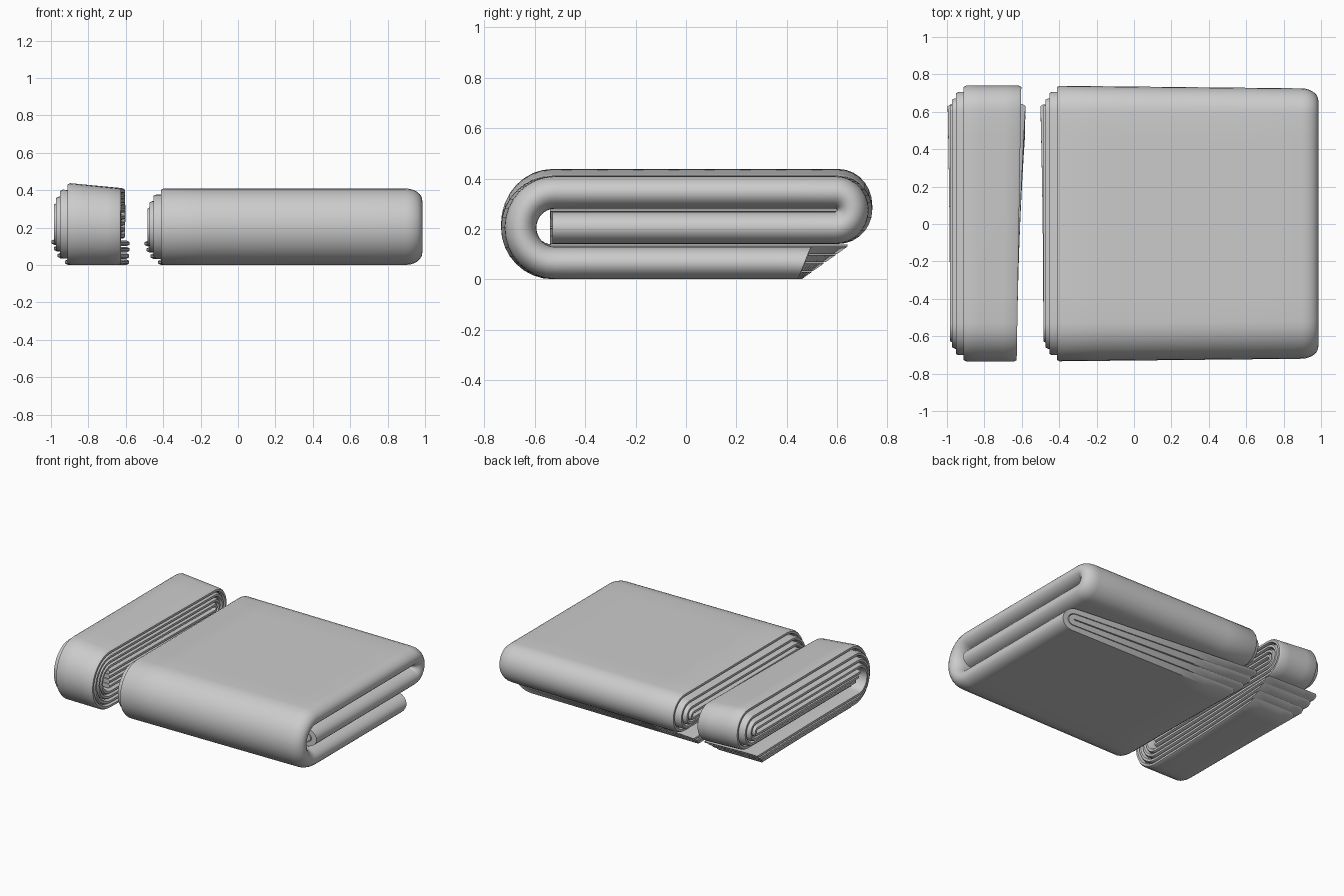
import bpy, bmesh, math

cube = bpy.data.objects.get("Cube")
if cube:
    bpy.data.objects.remove(cube)

mat = bpy.data.materials.new("grey_cloth")
mat.use_nodes = True
grey = (0.6, 0.6, 0.6, 1)
mat.diffuse_color = grey
mat.node_tree.nodes["Principled BSDF"].inputs["Base Color"].default_value = grey

HALF = 0.0145                         # half thickness of one sheet
OFFSETS = [0.05, 0.0172, -0.0172, -0.05]   # outermost sheet first
STAGGER = [0.0, -0.04, -0.06, -0.072]      # inner sheets stick out further
TAIL_END = 0.55


def rolled_path():
    """Rolled side profile: (y, z, normal y, normal z, tail weight)."""
    pts = []

    def line(y0, y1, z, nz, tail=False, n=9):
        for i in range(n):
            t = i / (n - 1)
            pts.append((y0 + (y1 - y0) * t, z, 0, nz, t * t if tail else 0))

    def arc(cy, cz, r, a0, n):
        for i in range(1, n):
            a = math.radians(a0 + 180 * i / n)
            c, s = math.cos(a), math.sin(a)
            pts.append((cy + r * c, cz + r * s, c, s, 0))

    line(-0.54, 0.605, 0.205, -1)             # middle layer
    arc(0.605, 0.275, 0.07, -90, 14)          # back roll
    line(0.605, -0.53, 0.345, 1)              # top layer
    arc(-0.53, 0.205, 0.14, 90, 16)           # front roll
    line(-0.53, TAIL_END, 0.065, -1, True)    # bottom flap
    return pts


PATH = rolled_path()


def sweep(name, outer, inner, warp):
    """Sweep a strip section of (x, offset) pairs along the rolled path."""
    bm = bmesh.new()
    section = outer + inner[::-1]
    n, m = len(section), len(outer)
    rings = []
    for y, z, ny, nz, w in PATH:
        rings.append([bm.verts.new(warp(x, y + ny * d, z + nz * d, d, w))
                      for x, d in section])
    for a, b in zip(rings, rings[1:]):
        for i in range(n):
            j = (i + 1) % n
            bm.faces.new((a[i], a[j], b[j], b[i]))
    for ring in (rings[0], rings[-1]):
        for i in range(m - 1):
            bm.faces.new((ring[i], ring[i + 1], ring[n - 2 - i], ring[n - 1 - i]))
    bmesh.ops.recalc_face_normals(bm, faces=bm.faces)
    mesh = bpy.data.meshes.new(name)
    bm.to_mesh(mesh)
    bm.free()
    mesh.materials.append(mat)
    obj = bpy.data.objects.new(name, mesh)
    bpy.context.collection.objects.link(obj)
    bpy.ops.object.select_all(action='DESELECT')
    obj.select_set(True)
    bpy.context.view_layer.objects.active = obj
    bpy.ops.object.shade_smooth_by_angle(angle=math.radians(40))


def straight(x0, x1, d, steps=6):
    """Points along a sheet surface."""
    return [(x0 + (x1 - x0) * i / steps, d) for i in range(steps + 1)]


# Large towel: two nested sheets, each folded shut at its left end
def warp_large(x, y, z, d, w):
    u = min(max((x + 0.45) / 1.4, 0), 1)
    y += w * (-0.07 * u - (1.4 - u) * d)
    x -= 0.015 * w * (1 - u)
    return (x, y * (1 - 0.02 * u), z)


def folded_section(x_top, x_low, D):
    sides = []
    for s in (1, -1):
        r = D + s * HALF
        edge = D + s * HALF * 0.5
        pts = [(x_top, edge)] + straight(x_top + 0.015, 0.895, r)
        for i in range(1, 12):
            a = math.pi * i / 12
            pts.append((0.895 + 1.4 * r * math.sin(a), r * math.cos(a)))
        pts += straight(0.895, x_low + 0.015, -r) + [(x_low, -edge)]
        sides.append(pts)
    return sides


for name, i, j in (("large_towel_outer_sheet", 0, 3), ("large_towel_inner_sheet", 1, 2)):
    outer, inner = folded_section(-0.413 + STAGGER[i], -0.413 + STAGGER[j], OFFSETS[i])
    sweep(name, outer, inner, warp_large)


# Small towel: four separate stacked sheets, open at both sides
def warp_small(x, y, z, d, w):
    y -= w * 1.4 * d
    u = min(max((x + 0.9) / 0.29, 0), 1)
    z *= 1.07 - 0.07 * u
    x += 0.012 * y * u / 0.7 + w * (0.025 * u - 0.012 * (1 - u))
    return (x, y, z)


for i, d in enumerate(OFFSETS):
    x0, x1 = -0.912 + STAGGER[i], -0.615
    sides = []
    for s in (1, -1):
        edge = d + s * HALF * 0.5
        sides.append([(x0, edge)] + straight(x0 + 0.015, x1 - 0.012, d + s * HALF, 4)
                     + [(x1, edge)])
    sweep("small_towel_sheet_%d" % (i + 1), sides[0], sides[1], warp_small)
